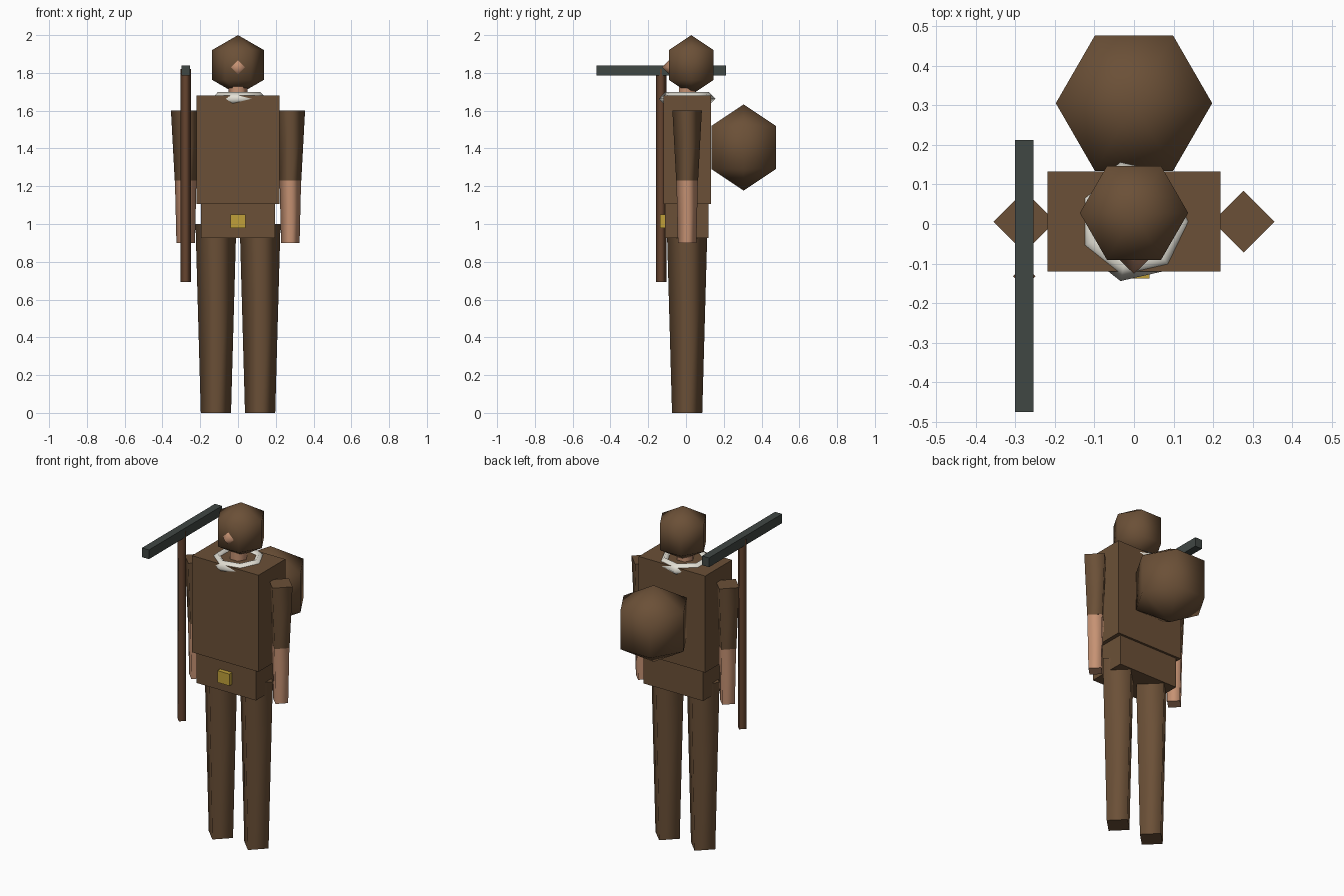
import bpy
import bmesh
from math import cos, sin, pi, radians
from mathutils import Matrix, Vector

cube = bpy.data.objects.get("Cube")
if cube:
    bpy.data.objects.remove(cube, do_unlink=True)

MID = 0.006  # depth of the body's centre line


def material(name, r, g, b):
    lin = [((c / 255 + 0.055) / 1.055) ** 2.4 for c in (r, g, b)] + [1]
    m = bpy.data.materials.new(name)
    m.use_nodes = True
    m.diffuse_color = lin
    m.node_tree.nodes["Principled BSDF"].inputs["Base Color"].default_value = lin
    return m


cloth = material("brown_cloth", 107, 80, 55)
wood = material("staff_wood", 101, 68, 47)
skin = material("skin", 198, 146, 115)
iron = material("dark_iron", 64, 71, 68)
brass = material("brass", 192, 160, 58)
linen = material("pale_linen", 226, 223, 212)


def finish(name, bm, mat, sharp_caps=True):
    """Smooth the sides, keep the flat end caps crisp, and link the object."""
    bmesh.ops.recalc_face_normals(bm, faces=bm.faces)
    mesh = bpy.data.meshes.new(name)
    bm.to_mesh(mesh)
    bm.free()
    mesh.materials.append(mat)
    obj = bpy.data.objects.new(name, mesh)
    bpy.context.collection.objects.link(obj)
    return obj


def box(name, mat, x, y, z):
    """Box spanning the given (low, high) ranges."""
    bm = bmesh.new()
    bmesh.ops.create_cube(bm, size=1)
    lo, hi = Vector((x[0], y[0], z[0])), Vector((x[1], y[1], z[1]))
    for v in bm.verts:
        v.co = (lo + hi) / 2 + Vector(a * b for a, b in zip(v.co, hi - lo))
    return finish(name, bm, mat)


def turned(name, mat, sides, profile, loc):
    """Low-poly turned shape from (radius, height) points; radius 0 makes a tip."""
    bm = bmesh.new()
    rings = []
    for r, z in profile:
        count = sides if r else 1
        rings.append([bm.verts.new((r * cos(2 * pi * i / sides),
                                    r * sin(2 * pi * i / sides), z))
                      for i in range(count)])
    for a, b in zip(rings, rings[1:]):
        for i in range(sides):
            j = (i + 1) % sides
            quad = [a[i % len(a)], a[j % len(a)], b[j % len(b)], b[i % len(b)]]
            bm.faces.new(list(dict.fromkeys(quad))).smooth = True
    for ring in (rings[0], rings[-1]):
        if len(ring) > 1:
            cap = bm.faces.new(ring)
            for e in cap.edges:
                e.smooth = False
    bmesh.ops.translate(bm, verts=bm.verts, vec=loc)
    return finish(name, bm, mat)


def ball(name, mat, radius, loc):
    """Six-sided ball with two rings between its poles."""
    profile = [(0, -radius)]
    profile += [(radius * sin(radians(t)), -radius * cos(radians(t))) for t in (60, 120)]
    return turned(name, mat, 6, profile + [(0, radius)], loc)


# Head, nose, neck and pack
ball("head", cloth, 0.158, (0, 0.028, 1.842))
ball("backpack", cloth, 0.228, (0, 0.305, 1.405))
turned("neck", skin, 6, [(0.05, 1.6), (0.05, 1.78)], (0, MID, 0))
nose = turned("nose", skin, 4, [(0.036, 0), (0, 0.035)], (0, 0, 0))
nose.data.transform(Matrix.Translation((0, -0.091, 1.83)) @ Matrix.Rotation(pi / 2, 4, "X"))

# Collar: seven-sided ring with a diamond section
bm = bmesh.new()
loops = []
for i in range(7):
    a = 2 * pi * i / 7
    loops.append([bm.verts.new((cos(a) * (0.118 + 0.036 * cos(b)),
                                sin(a) * (0.118 + 0.036 * cos(b)) + MID,
                                1.663 + 0.036 * sin(b)))
                  for b in (0, pi / 2, pi, 3 * pi / 2)])
for i in range(7):
    p, q = loops[i], loops[(i + 1) % 7]
    for k in range(4):
        n = (k + 1) % 4
        bm.faces.new((p[k], q[k], q[n], p[n])).smooth = True
finish("collar", bm, linen)

# Torso, hips and buckle
box("torso", cloth, (-0.219, 0.219), (-0.12, 0.132), (1.105, 1.68))
box("hips", cloth, (-0.196, 0.196), (-0.111, 0.119), (0.925, 1.105))
box("buckle", brass, (-0.04, 0.039), (-0.137, -0.1), (0.98, 1.05))

# Limbs on both sides
for side, s in (("left", 1), ("right", -1)):
    turned(side + "_leg", cloth, 4, [(0.08, 0), (0.108, 1.0)], (s * 0.117, MID, 0))
    turned(side + "_sleeve", cloth, 4, [(0.058, 1.23), (0.078, 1.6)], (s * 0.277, MID, 0))
    turned(side + "_forearm", skin, 4, [(0.049, 0.9), (0.057, 1.23)], (s * 0.277, MID, 0))

# Long-handled tool in the right hand
turned("tool_handle", wood, 4, [(0.028, 0.693), (0.028, 1.82)], (-0.277, -0.132, 0))
box("tool_head", iron, (-0.3, -0.254), (-0.475, 0.212), (1.785, 1.84))
